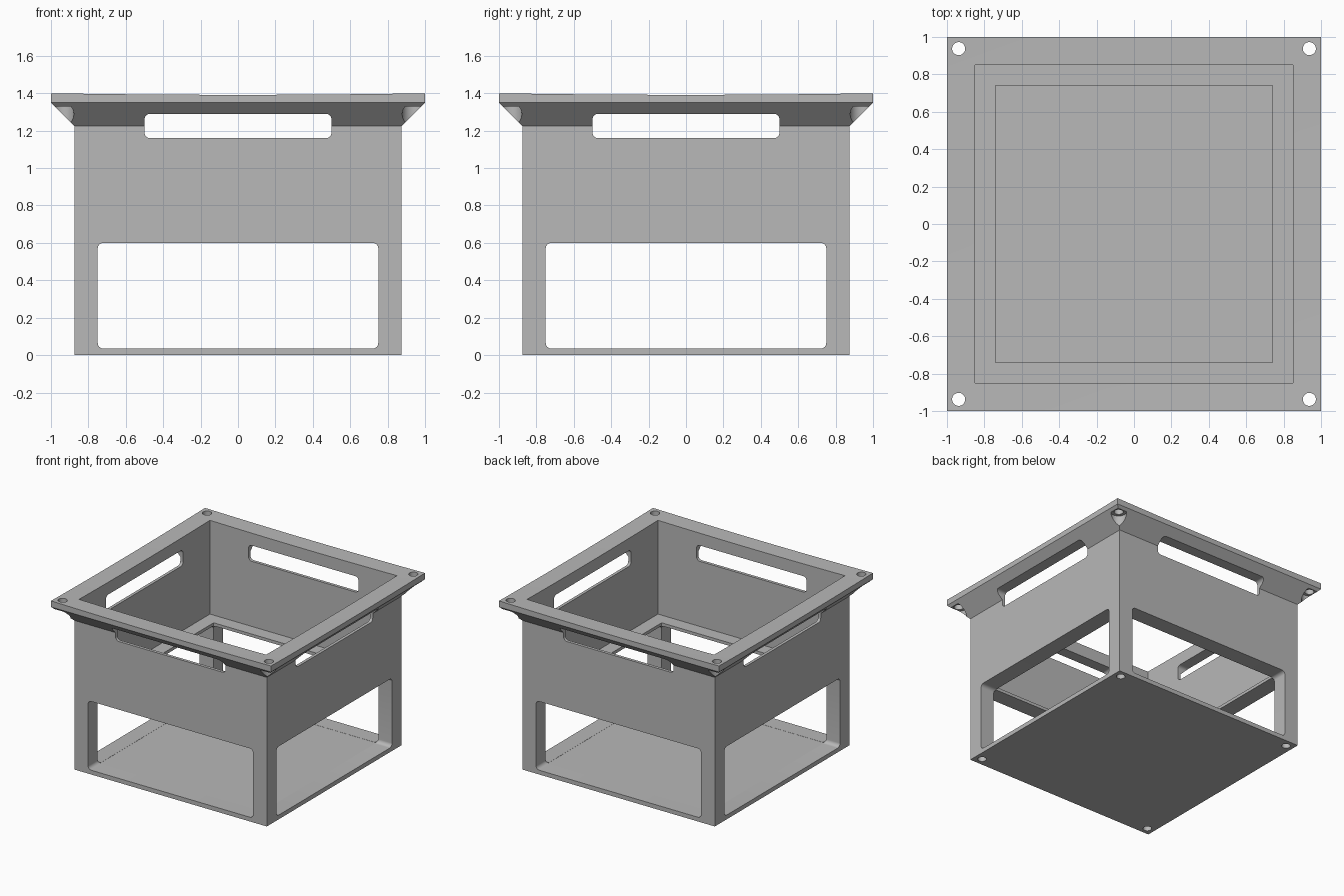
import bpy, bmesh, math
from mathutils import Matrix

cube = bpy.data.objects.get("Cube")
if cube:
    bpy.data.objects.remove(cube, do_unlink=True)

# Single grey plastic
grey = bpy.data.materials.new("grey plastic")
grey.use_nodes = True
colour = (0.48, 0.48, 0.48, 1)
grey.diffuse_color = colour
grey.node_tree.nodes["Principled BSDF"].inputs["Base Color"].default_value = colour


def finish(name, bm):
    bmesh.ops.recalc_face_normals(bm, faces=bm.faces)
    mesh = bpy.data.meshes.new(name)
    bm.to_mesh(mesh)
    bm.free()
    mesh.materials.append(grey)
    obj = bpy.data.objects.new(name, mesh)
    bpy.context.scene.collection.objects.link(obj)
    return obj


def square_loft(name, profile):
    """Skin square sections given as (half width, height), capped at both ends."""
    bm = bmesh.new()
    rings = [[bm.verts.new((sx * h, sy * h, z))
              for sx, sy in ((-1, -1), (1, -1), (1, 1), (-1, 1))] for h, z in profile]
    for a, b in zip(rings, rings[1:]):
        for i in range(4):
            j = (i + 1) % 4
            bm.faces.new((a[i], a[j], b[j], b[i]))
    bm.faces.new(rings[0])
    bm.faces.new(rings[-1])
    return finish(name, bm)


def slot_cutter(name, half, z0, z1, radius, along_x):
    """Rounded rectangle bar running right through the box."""
    bm = bmesh.new()
    corners = [(half, z1), (-half, z1), (-half, z0), (half, z0)]
    mid = (z0 + z1) / 2
    pts = []
    for i, (x, z) in enumerate(corners):
        cx = x - math.copysign(radius, x)
        cz = z - math.copysign(radius, z - mid)
        for k in range(9):
            t = math.pi / 2 * (i + k / 8)
            pts.append((cx + radius * math.cos(t), cz + radius * math.sin(t)))
    face = bm.faces.new([bm.verts.new((x, -1.2, z)) for x, z in pts])
    ext = bmesh.ops.extrude_face_region(bm, geom=[face])
    bmesh.ops.translate(bm, vec=(0, 2.4, 0),
                        verts=[v for v in ext["geom"] if isinstance(v, bmesh.types.BMVert)])
    if along_x:
        bmesh.ops.rotate(bm, cent=(0, 0, 0), matrix=Matrix.Rotation(math.pi / 2, 3, "Z"), verts=bm.verts)
    return finish(name, bm)


def corner_pins(name, offset, radius, z0, z1):
    """Four vertical cylinders, one per corner."""
    bm = bmesh.new()
    for sx in (-1, 1):
        for sy in (-1, 1):
            bmesh.ops.create_cone(bm, cap_ends=True, segments=32, radius1=radius, radius2=radius,
                                  depth=z1 - z0,
                                  matrix=Matrix.Translation((sx * offset, sy * offset, (z0 + z1) / 2)))
    return finish(name, bm)


def dish_cutter(name, rim, curve):
    """Block with a very shallow domed underside that hollows the rim."""
    bm = bmesh.new()
    bmesh.ops.create_grid(bm, x_segments=20, y_segments=20, size=1.1)
    for v in bm.verts:
        v.co.z = rim - (2 - v.co.x ** 2 - v.co.y ** 2) / (2 * curve)
    ext = bmesh.ops.extrude_face_region(bm, geom=bm.faces[:])
    for v in ext["geom"]:
        if isinstance(v, bmesh.types.BMVert):
            v.co.z = rim + 0.2
    return finish(name, bm)


# Box with flared rim, stepped cavity and floor
body = square_loft("open_box_housing", [
    (0.875, 0), (0.875, 1.225), (1, 1.35), (1, 1.402),
    (0.85, 1.402), (0.85, 0.625), (0.74, 0.625), (0.74, 0.034)])

cutters = [dish_cutter("rim_dish", 1.4, 60)]
# Large lower windows and upper hand slots on all four sides
for along_x in (False, True):
    cutters.append(slot_cutter("window_cutter", 0.75, 0.035, 0.6, 0.03, along_x))
    cutters.append(slot_cutter("hand_slot_cutter", 0.5, 1.16, 1.29, 0.03, along_x))
# Rim screw holes with recesses below, and blind holes in the feet
cutters += [corner_pins("rim_hole_cutter", 0.9375, 0.035, 1.2, 1.5),
            corner_pins("recess_cutter", 0.9375, 0.06, 1.2, 1.33),
            corner_pins("foot_hole_cutter", 0.8125, 0.033, -0.1, 0.3)]

for cutter in cutters:
    cutter.hide_render = True
    mod = body.modifiers.new(cutter.name, "BOOLEAN")
    mod.operation = "DIFFERENCE"
    mod.solver = "EXACT"
    mod.object = cutter

# Bake the cuts and drop the cutters
bpy.context.view_layer.update()
baked = bpy.data.meshes.new_from_object(body.evaluated_get(bpy.context.evaluated_depsgraph_get()))
body.modifiers.clear()
body.data = baked
for cutter in cutters:
    bpy.data.objects.remove(cutter, do_unlink=True)

bpy.ops.object.select_all(action="DESELECT")
body.select_set(True)
bpy.context.view_layer.objects.active = body
bpy.ops.object.shade_smooth_by_angle(angle=math.radians(30))
